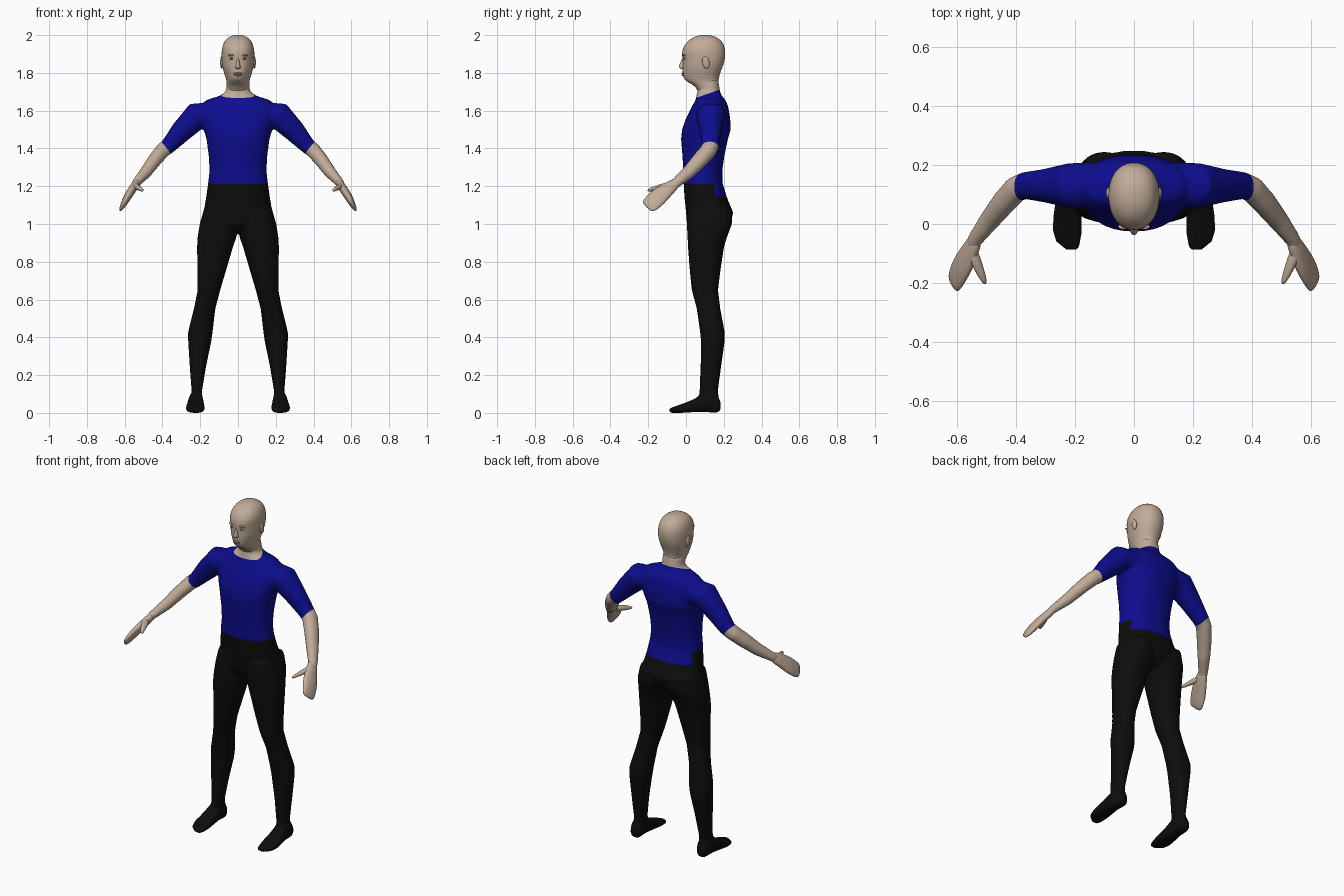
import bpy, bmesh, math
from mathutils import Vector

if "Cube" in bpy.data.objects:
    bpy.data.objects.remove(bpy.data.objects["Cube"])


def material(name, rgb):
    m = bpy.data.materials.new(name)
    m.diffuse_color = (*rgb, 1)
    m.use_nodes = True
    m.node_tree.nodes["Principled BSDF"].inputs["Base Color"].default_value = m.diffuse_color
    return m


SKIN = material("skin", (0.53, 0.41, 0.32))
BLUE = material("blue_shirt", (0.004, 0.004, 0.27))
BLACK = material("black_trousers", (0.004, 0.004, 0.004))
WHITE = material("eye_white", (0.62, 0.56, 0.5))
BROWN = material("dark_brown", (0.06, 0.04, 0.03))


def oval(center, a, b, n, p=2.2):
    """Superellipse ring around center with half axes a and b."""
    pts = []
    for i in range(n):
        t = 2 * math.pi * i / n
        c, s = math.cos(t), math.sin(t)
        pts.append(center + a * math.copysign(abs(c) ** (2 / p), c)
                   + b * math.copysign(abs(s) ** (2 / p), s))
    return pts


def loft(bm, rings, side=1):
    """Skin a list of rings and cap both ends."""
    loops = [[bm.verts.new((v.x * side, v.y, v.z)) for v in r] for r in rings]
    n = len(loops[0])
    for lo, hi in zip(loops, loops[1:]):
        for i in range(n):
            j = (i + 1) % n
            bm.faces.new((lo[i], lo[j], hi[j], hi[i]))
    bm.faces.new(loops[0])
    bm.faces.new(loops[-1])


def level(z, x0, x1, y0, y1, n=24):
    return oval(Vector(((x0 + x1) / 2, (y0 + y1) / 2, z)),
                Vector(((x1 - x0) / 2, 0, 0)), Vector((0, (y1 - y0) / 2, 0)), n)


def upright(y, x0, x1, z0, z1, n=20):
    return oval(Vector(((x0 + x1) / 2, y, (z0 + z1) / 2)),
                Vector(((x1 - x0) / 2, 0, 0)), Vector((0, 0, (z1 - z0) / 2)), n, 2.6)


def tube(path, n=20):
    """Rings along a path of (x, y, z, half width, half thickness)."""
    c = [Vector(p[:3]) for p in path]
    rings = []
    for i, p in enumerate(path):
        d = (c[min(i + 1, len(c) - 1)] - c[max(i - 1, 0)]).normalized()
        a = (Vector((0, 1, 0)) - d * d.y).normalized()
        rings.append(oval(c[i], a * p[3], d.cross(a) * p[4], n))
    return rings


def finish(bm, name, mats, subdivide=0):
    bmesh.ops.recalc_face_normals(bm, faces=bm.faces[:])
    for f in bm.faces:
        f.smooth = True
    me = bpy.data.meshes.new(name)
    bm.to_mesh(me)
    bm.free()
    ob = bpy.data.objects.new(name, me)
    bpy.context.collection.objects.link(ob)
    for m in mats:
        me.materials.append(m)
    if subdivide:
        ob.modifiers.new("Subdivision", "SUBSURF").levels = subdivide
        ob.modifiers["Subdivision"].render_levels = subdivide
    return ob


# Body volumes: torso, then legs, feet and arms on both sides
TORSO = [(1.76, .058, .058, .172), (1.70, .064, .06, .18), (1.678, .10, .055, .19),
         (1.655, .17, .05, .21), (1.62, .20, .03, .224), (1.56, .197, 0, .234),
         (1.50, .182, -.021, .237), (1.45, .167, -.026, .222), (1.36, .155, -.019, .203),
         (1.28, .151, -.014, .192), (1.22, .158, -.013, .193), (1.14, .169, -.008, .217),
         (1.06, .183, 0, .25), (1.0, .17, .005, .235), (.955, .10, .05, .19)]
LEG = [(1.08, .02, .18, .005, .245), (1.0, .0, .203, .004, .244), (.93, .008, .214, .008, .217),
       (.88, .026, .217, .01, .202), (.75, .064, .215, .02, .182), (.65, .094, .214, .03, .17),
       (.55, .12, .234, .057, .182), (.43, .134, .264, .074, .205), (.38, .141, .264, .079, .205),
       (.25, .168, .256, .077, .187), (.12, .19, .246, .071, .17), (.06, .188, .25, .065, .175)]
FOOT = [(.183, .2, .245, .015, .06), (.165, .188, .253, 0, .1), (.1, .184, .262, .004, .11),
        (.04, .178, .272, .004, .072), (-.02, .176, .277, 0, .048), (-.06, .18, .265, 0, .034),
        (-.088, .19, .23, 0, .024)]
ARM = [(.14, .135, 1.58, .075, .065), (.22, .13, 1.572, .076, .073), (.30, .13, 1.49, .057, .058),
       (.37, .13, 1.412, .046, .042), (.40, .118, 1.388, .044, .04), (.44, .075, 1.34, .043, .037),
       (.49, .012, 1.272, .036, .032), (.537, -.05, 1.22, .028, .023), (.55, -.075, 1.2, .026, .02)]

bm = bmesh.new()
loft(bm, [level(z, -x, x, y0, y1, 32) for z, x, y0, y1 in TORSO])
for side in (-1, 1):
    loft(bm, [level(*r) for r in LEG], side)
    loft(bm, [upright(*r) for r in FOOT], side)
    loft(bm, tube(ARM), side)
body = finish(bm, "body", [])

# Fuse the volumes into one smooth skin
fuse = body.modifiers.new("Fuse", "REMESH")
fuse.mode = "VOXEL"
fuse.voxel_size = 0.0085
soft = body.modifiers.new("Soften", "SMOOTH")
soft.factor = 0.5
soft.iterations = 4
graph = bpy.context.evaluated_depsgraph_get()
fused = bpy.data.meshes.new_from_object(body.evaluated_get(graph))
bpy.data.objects.remove(body)
bm = bmesh.new()
bm.from_mesh(fused)

# Cut clean hem, collar and cuff lines, then colour the clothes
HEM_FRONT, HEM_BACK, HEM_Y = 1.213, 1.145, 0.15
COLLAR, COLLAR_N = Vector((0, .055, 1.668)), Vector((0, -.35, 1))
CUFF, CUFF_N = Vector((.378, .13, 1.402)), Vector((.77, 0, -.63))
flip = Vector((-1, 1, 1))
cuts = [(Vector((0, 0, HEM_FRONT)), Vector((0, 0, 1))), (Vector((0, 0, HEM_BACK)), Vector((0, 0, 1))),
        (Vector((0, HEM_Y, 0)), Vector((0, 1, 0))), (COLLAR, COLLAR_N),
        (CUFF, CUFF_N), (CUFF * flip, CUFF_N * flip)]
for co, no in cuts:
    bmesh.ops.bisect_plane(bm, geom=bm.verts[:] + bm.edges[:] + bm.faces[:],
                           dist=1e-5, plane_co=co, plane_no=no)
for f in bm.faces:
    c = f.calc_center_median()
    mirrored = Vector((abs(c.x), c.y, c.z))
    bare_arm = mirrored.x > .3 and (mirrored - CUFF).dot(CUFF_N) > 0
    if bare_arm or (c - COLLAR).dot(COLLAR_N) > 0:
        f.material_index = 0
    else:
        f.material_index = 1 if c.z > (HEM_BACK if c.y > HEM_Y else HEM_FRONT) else 2
finish(bm, "body", [SKIN, BLUE, BLACK])

# Hands with thumbs
HAND = [(.53, -.04, 1.228, .026, .021), (.555, -.09, 1.19, .038, .022), (.578, -.135, 1.155, .05, .022),
        (.595, -.165, 1.125, .05, .019), (.608, -.193, 1.1, .047, .014), (.615, -.209, 1.088, .036, .007)]
THUMB = [(.552, -.085, 1.205, .02, .018), (.536, -.125, 1.197, .02, .016),
         (.518, -.17, 1.187, .015, .012), (.502, -.206, 1.176, .007, .006)]
for side, label in ((-1, "right"), (1, "left")):
    bm = bmesh.new()
    loft(bm, tube(HAND, 16), side)
    loft(bm, tube(THUMB, 12), side)
    finish(bm, label + "_hand", [SKIN], 1)

# Head and neck
HEAD = [(1.67, .058, .068, .172), (1.73, .062, .058, .172), (1.752, .06, .002, .172),
        (1.772, .065, -.014, .174), (1.80, .075, -.019, .181), (1.83, .083, -.019, .194),
        (1.86, .087, -.017, .204), (1.89, .088, -.022, .209), (1.92, .087, -.021, .209),
        (1.95, .081, -.008, .202), (1.977, .066, .018, .182), (1.993, .045, .048, .153),
        (2.001, .018, .08, .122)]
bm = bmesh.new()
rings = [level(z, -x, x, y0, y1, 28) for z, x, y0, y1 in HEAD]
for r in rings:
    for v in r:
        if 1.74 < v.z < 1.9 and v.y < .08:      # narrow the face and jaw
            v.x *= 1 - (.08 - v.y) * (2.2 if v.z < 1.81 else 1.0)
loft(bm, rings)
# Nose wedge, wide at the nostrils
NOSE = [(1.882, .007, -.02, .01), (1.855, .009, -.029, .01), (1.834, .014, -.042, .01),
        (1.824, .015, -.036, .01), (1.819, .010, -.018, .01)]
loft(bm, [level(z, -x, x, y0, y1, 12) for z, x, y0, y1 in NOSE])
finish(bm, "head", [SKIN], 1)


def ellipsoid(name, center, size, mat, tilt=0):
    bm = bmesh.new()
    bmesh.ops.create_uvsphere(bm, u_segments=16, v_segments=10, radius=1)
    ob = finish(bm, name, [mat])
    ob.location, ob.scale, ob.rotation_euler = center, size, (tilt, 0, 0)


# Face details
ellipsoid("upper_lip", (0, -.014, 1.797), (.024, .010, .005), SKIN)
ellipsoid("lower_lip", (0, -.013, 1.787), (.021, .010, .005), SKIN)
ellipsoid("mouth_line", (0, -.0205, 1.792), (.02, .002, .0012), BROWN)
for side, label in ((-1, "right"), (1, "left")):
    ellipsoid(label + "_ear", (side * .086, .105, 1.855), (.009, .019, .033), SKIN, .2)
    ellipsoid(label + "_eye", (side * .033, -.008, 1.876), (.013, .008, .0055), WHITE)
    ellipsoid(label + "_iris", (side * .033, -.0145, 1.876), (.0045, .003, .0045), BROWN)
    ellipsoid(label + "_brow", (side * .034, -.009, 1.893), (.02, .010, .005), SKIN)
